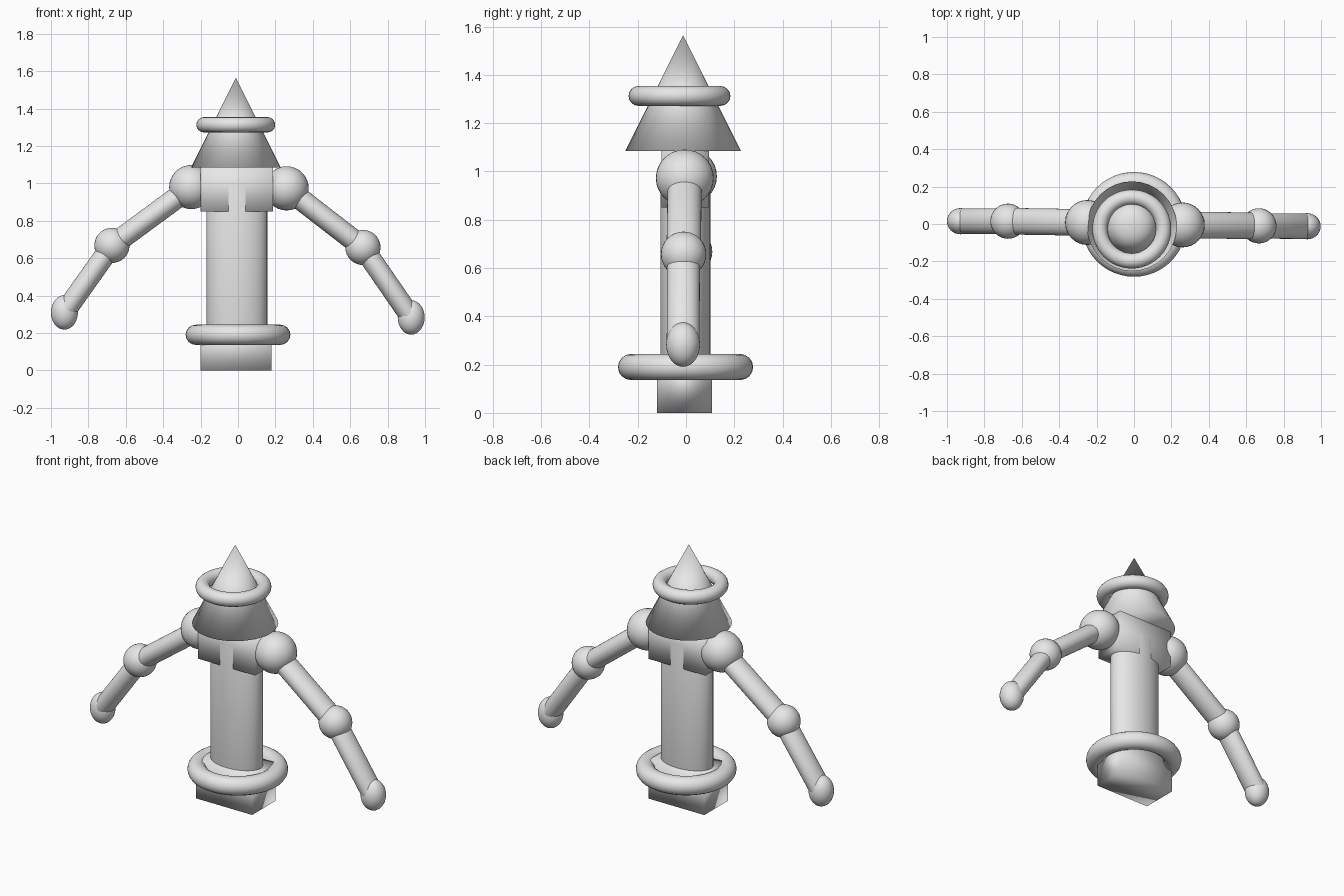
import bpy
from math import pi
from mathutils import Vector, Matrix

if "Cube" in bpy.data.objects:
    bpy.data.objects.remove(bpy.data.objects["Cube"])

grey = bpy.data.materials.new("light grey")
grey.diffuse_color = (0.8, 0.8, 0.8, 1)
grey.use_nodes = True
grey.node_tree.nodes["Principled BSDF"].inputs["Base Color"].default_value = grey.diffuse_color


def finish(name):
    ob = bpy.context.object
    ob.name = name
    ob.data.materials.append(grey)
    bpy.ops.object.shade_smooth()
    return ob


def box(name, lo, hi):
    lo, hi = Vector(lo), Vector(hi)
    bpy.ops.mesh.primitive_cube_add(size=1, location=(lo + hi) / 2)
    bpy.context.object.scale = hi - lo
    return finish(name)


def ring(name, loc, major, minor):
    bpy.ops.mesh.primitive_torus_add(location=loc, major_radius=major, minor_radius=minor,
                                     major_segments=48, minor_segments=16)
    return finish(name)


def ball(name, loc, radii):
    bpy.ops.mesh.primitive_uv_sphere_add(segments=32, ring_count=16, radius=1, location=loc)
    bpy.context.object.scale = radii
    return finish(name)


def limb(name, a, b, r_thin, r_deep):
    # Oval rod from a to b, deeper along y than across
    a, b = Vector(a), Vector(b)
    axis = (b - a).normalized()
    across = Vector((0, 1, 0)).cross(axis).normalized()
    deep = axis.cross(across)
    bpy.ops.mesh.primitive_cylinder_add(vertices=32, radius=1, depth=1)
    ob = bpy.context.object
    turn = Matrix((across, deep, axis)).transposed().to_4x4()
    size = Matrix.Diagonal((r_thin, r_deep, (b - a).length, 1))
    ob.matrix_world = Matrix.Translation((a + b) / 2) @ turn @ size
    return finish(name)


# Base block and base ring
box("base_block", (-0.20, -0.12, 0), (0.18, 0.108, 0.235))
ring("base_ring", (0, -0.002, 0.19), 0.226, 0.054)

# Oval column, its front and back just breaking through the shoulder block
limb("column", (-0.006, -0.003, 0.15), (-0.006, -0.003, 0.985), 0.163, 0.1035)
box("shoulder_block", (-0.2, -0.102, 0.85), (0.187, 0.096, 1.10))

# Pointed roof with its ring
bpy.ops.mesh.primitive_cone_add(vertices=32, radius1=0.24, radius2=0, depth=0.48,
                                location=(-0.011, -0.012, 1.325))
finish("pointed_hat")
ring("hat_ring", (-0.012, -0.027, 1.313), 0.17, 0.041)

# Arms: shoulder, elbow and hand positions on each side
arms = {
    "left": ((-0.25, 0.008, 0.98), (-0.674, 0.015, 0.668), (-0.928, 0.015, 0.31)),
    "right": ((0.26, -0.005, 0.973), (0.668, -0.01, 0.657), (0.926, -0.012, 0.283)),
}
for side, (shoulder, elbow, hand) in arms.items():
    ball(side + "_shoulder", shoulder, (0.118, 0.12, 0.118))
    ball(side + "_elbow", elbow, (0.094, 0.094, 0.094))
    ball(side + "_hand", hand, (0.072, 0.07, 0.092))
    limb(side + "_upper_arm", shoulder, elbow, 0.058, 0.071)
    limb(side + "_lower_arm", elbow, hand, 0.056, 0.068)
